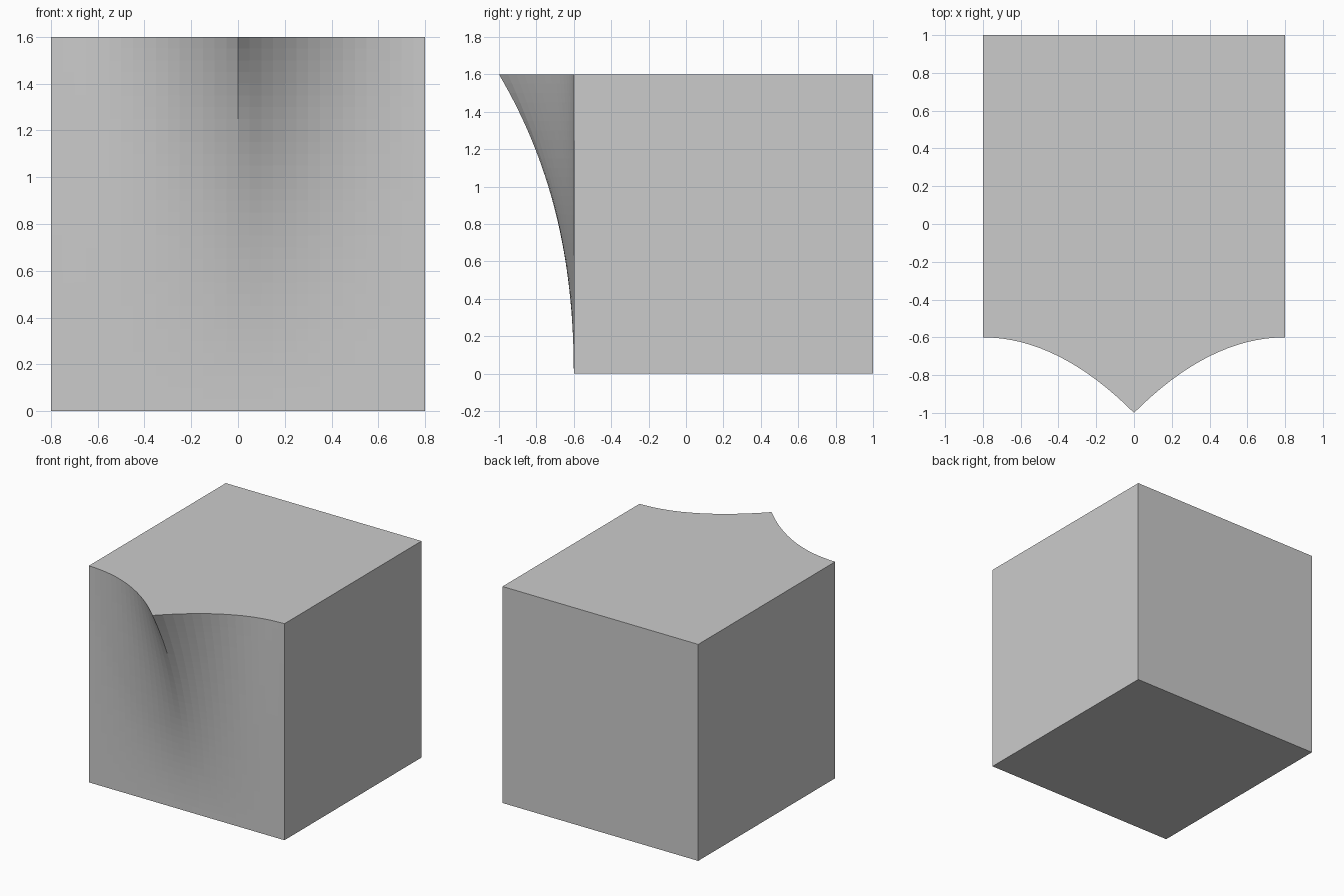
import bpy, bmesh, math

if "Cube" in bpy.data.objects:
    bpy.data.objects.remove(bpy.data.objects["Cube"])

HALF, HEIGHT, FRONT, BACK = 0.8, 1.6, -0.6, 1.0
BULGE = 0.4
N = 32  # grid divisions of the curved front (even, so the ridge lies on x = 0)


def front_y(x, z):
    """Front surface: flush at the sides and base, creased beak at the top."""
    v = z / HEIGHT
    r = 0.18 * (1 - v)                       # ridge gets rounder lower down
    s = math.sqrt((x / HALF) ** 2 * (1 - r * r) + r * r)
    return FRONT - BULGE * v ** 2 * (1 - s) ** 2


bm = bmesh.new()

# Curved front patch
grid = []
for j in range(N + 1):
    z = HEIGHT * j / N
    row = []
    for i in range(N + 1):
        x = HALF * (2 * i / N - 1)
        row.append(bm.verts.new((x, front_y(x, z), z)))
    grid.append(row)
for j in range(N):
    for i in range(N):
        bm.faces.new((grid[j][i], grid[j][i + 1], grid[j + 1][i + 1], grid[j + 1][i]))

# Flat back, sides, base and top
bl, br = (bm.verts.new((x, BACK, 0)) for x in (-HALF, HALF))
tl, tr = (bm.verts.new((x, BACK, HEIGHT)) for x in (-HALF, HALF))
bm.faces.new((br, bl, tl, tr))
bm.faces.new([row[-1] for row in grid] + [tr, br])
bm.faces.new([row[0] for row in grid] + [tl, bl])
bm.faces.new(grid[0] + [br, bl])
bm.faces.new(grid[-1] + [tr, tl])
bmesh.ops.recalc_face_normals(bm, faces=bm.faces)

mesh = bpy.data.meshes.new("beaked_block")
bm.to_mesh(mesh)
bm.free()

# Single plain grey
grey = bpy.data.materials.new("light grey")
grey.diffuse_color = (0.6, 0.6, 0.6, 1)
grey.use_nodes = True
grey.node_tree.nodes["Principled BSDF"].inputs["Base Color"].default_value = grey.diffuse_color
mesh.materials.append(grey)
bpy.context.collection.objects.link(bpy.data.objects.new("beaked_block", mesh))
